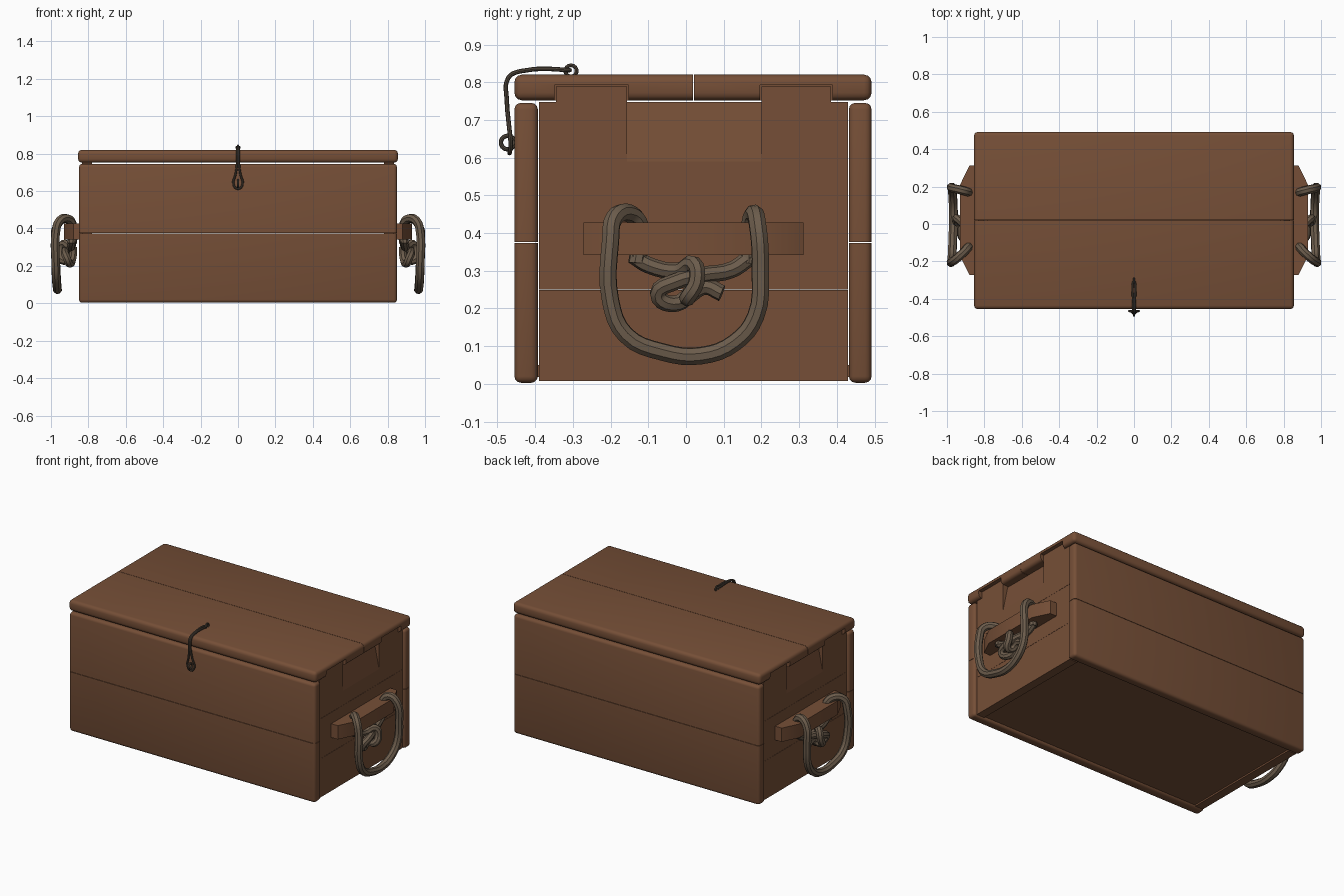
import bpy, bmesh, math
from mathutils import Vector

if "Cube" in bpy.data.objects:
    bpy.data.objects.remove(bpy.data.objects["Cube"], do_unlink=True)


def material(name, rgb):
    m = bpy.data.materials.new(name)
    m.use_nodes = True
    m.diffuse_color = (*rgb, 1)
    m.node_tree.nodes["Principled BSDF"].inputs["Base Color"].default_value = (*rgb, 1)
    return m


WOOD = material("brown wood", (0.18, 0.078, 0.038))
ROPE = material("grey brown rope", (0.15, 0.108, 0.072))
WIRE = material("dark cord", (0.085, 0.065, 0.047))


def activate(ob):
    bpy.ops.object.select_all(action="DESELECT")
    ob.select_set(True)
    bpy.context.view_layer.objects.active = ob


def smooth(ob):
    activate(ob)
    bpy.ops.object.shade_smooth_by_angle(angle=math.radians(40))


def finish(bm, name, mat=WOOD):
    bmesh.ops.recalc_face_normals(bm, faces=bm.faces)
    me = bpy.data.meshes.new(name)
    bm.to_mesh(me)
    bm.free()
    ob = bpy.data.objects.new(name, me)
    me.materials.append(mat)
    bpy.context.collection.objects.link(ob)
    smooth(ob)
    return ob


def box(name, lo, hi, bevel=0.0, seam=None):
    """Box between two corners; edges on the seam (axis, value) stay sharp."""
    bm = bmesh.new()
    bmesh.ops.create_cube(bm, size=1)
    lo, hi = Vector(lo), Vector(hi)
    for v in bm.verts:
        v.co = (lo + hi) / 2 + v.co * (hi - lo)
    if bevel:
        edges = [e for e in bm.edges if seam is None or
                 abs((e.verts[0].co + e.verts[1].co)[seam[0]] / 2 - seam[1]) > 0.01]
        bmesh.ops.bevel(bm, geom=edges, offset=bevel, segments=3, profile=0.5, affect="EDGES")
    return finish(bm, name)


def prism(name, points, offset):
    """Extrude a flat outline along an offset."""
    bm = bmesh.new()
    f = bm.faces.new([bm.verts.new(p) for p in points])
    ext = bmesh.ops.extrude_face_region(bm, geom=[f])["geom"]
    bmesh.ops.translate(bm, vec=offset, verts=[g for g in ext if isinstance(g, bmesh.types.BMVert)])
    return finish(bm, name)


def cut(ob, cutters):
    for c in cutters:
        mod = ob.modifiers.new("cut", "BOOLEAN")
        mod.operation, mod.solver, mod.object = "DIFFERENCE", "EXACT", c
        activate(ob)
        bpy.ops.object.modifier_apply(modifier=mod.name)
    smooth(ob)


def tube(name, points, radius, mat, closed=False):
    cu = bpy.data.curves.new(name, "CURVE")
    cu.dimensions = "3D"
    cu.bevel_depth, cu.bevel_resolution = radius, 2
    cu.resolution_u, cu.use_fill_caps = 4, True
    sp = cu.splines.new("BEZIER")
    sp.bezier_points.add(len(points) - 1)
    sp.use_cyclic_u = closed
    for bp, p in zip(sp.bezier_points, points):
        bp.co = p
        bp.handle_left_type = bp.handle_right_type = "AUTO"
    cu.materials.append(mat)
    ob = bpy.data.objects.new(name, cu)
    bpy.context.collection.objects.link(ob)
    activate(ob)
    bpy.ops.object.convert(target="MESH")
    smooth(bpy.context.object)


def ring(name, loc, radius, thick):
    bpy.ops.mesh.primitive_torus_add(location=loc, rotation=(0, math.pi / 2, 0), major_radius=radius,
                                     minor_radius=thick, major_segments=14, minor_segments=8)
    ob = bpy.context.object
    ob.name = name
    ob.data.materials.append(WIRE)
    smooth(ob)


# Front and back walls, two boards each
for side, y0, y1 in (("front", -0.455, -0.393), ("back", 0.432, 0.492)):
    box(side + "_lower_board", (-0.85, y0, 0.003), (0.85, y1, 0.374), 0.017, (2, 0.374))
    box(side + "_upper_board", (-0.85, y0, 0.376), (0.85, y1, 0.745), 0.017, (2, 0.376))

# Floor, set up a little from the lower rim
box("floor", (-0.79, -0.394, 0.018), (0.79, 0.433, 0.05))

# Lid, two planks
lid = [box("lid_front_plank", (-0.855, -0.455, 0.752), (0.855, 0.019, 0.82), 0.02, (1, 0.019)),
       box("lid_back_plank", (-0.855, 0.021, 0.752), (0.855, 0.492, 0.82), 0.02, (1, 0.021))]

TABS = ((-0.345, -0.157), (0.2, 0.385))
helpers = []
for s, side in ((1, "left"), (-1, "right")):
    # End planks; the top one carries tabs that key into the lid
    for i, (z0, z1) in enumerate(((0.008, 0.249), (0.25, 0.499))):
        box(f"{side}_end_plank_{i + 1}", (s * 0.78, -0.39, z0), (s * 0.835, 0.43, z1))
    outline = [(-0.39, 0.5), (0.43, 0.5), (0.43, 0.748)]
    for a, b in reversed(TABS):
        outline += [(b, 0.748), (b, 0.788), (a, 0.788), (a, 0.748)]
    outline.append((-0.39, 0.748))
    top = prism(side + "_end_top_plank", [(s * 0.78, y, z) for y, z in outline], (s * 0.055, 0, 0))

    # Sloping finger recess between the tabs
    wedge = prism("recess_cutter", [(s * x, -0.157, z) for x, z in
                  ((0.836, 0.585), (0.8, 0.76), (0.9, 0.76), (0.9, 0.585))], (0, 0.357, 0))
    cut(top, [wedge])
    helpers.append(wedge)

    # Matching slots under the lid ends
    for plank, (a, b) in zip(lid, TABS):
        slot = box("slot_cutter", (s * 0.77, a - 0.004, 0.7), (s * 0.9, b + 0.004, 0.792))
        cut(plank, [slot])
        helpers.append(slot)

    # Handle bar with tapered ends
    bar = ((0.83, -0.272), (0.88, -0.272), (0.93, -0.17), (0.93, 0.21), (0.88, 0.312), (0.83, 0.312))
    prism(side + "_handle_bar", [(s * x, y, 0.342) for x, y in bar], (0, 0, 0.086))

    # Hanging rope loop threaded down through the bar
    loop = [(.89, -.13, .32), (.885, -.122, .42), (.91, -.15, .452), (.955, -.19, .44), (.974, -.2, .38),
            (.975, -.2, .22), (.972, -.16, .13), (.968, -.06, .084), (.965, .04, .075), (.968, .13, .11),
            (.972, .185, .18), (.975, .197, .3), (.965, .19, .42), (.92, .18, .452), (.885, .17, .42),
            (.885, .165, .32)]
    tube(side + "_rope_loop", [(s * x, y, z) for x, y, z in loop], 0.024, ROPE)

    # Knot below the bar
    strand_a = [(.885, -.14, .34), (.89, -.1, .315), (.9, -.02, .3), (.935, .02, .318),
                (.95, .028, .27), (.94, .005, .23), (.905, .01, .235), (.9, .05, .258), (.905, .095, .24)]
    strand_b = [(.885, .17, .335), (.89, .12, .302), (.91, .04, .288), (.925, -.03, .27),
                (.915, -.075, .24), (.9, -.04, .212), (.885, .01, .24), (.88, .02, .3)]
    for n, pts in (("one", strand_a), ("two", strand_b)):
        tube(f"{side}_knot_strand_{n}", [(s * x, y, z) for x, y, z in pts], 0.022, ROPE)

for h in helpers:
    bpy.data.objects.remove(h, do_unlink=True)

# Latch cord: a doubled strand over the lid edge ending in a teardrop loop
half = [(.004, -.31, .832), (.004, -.44, .829), (.005, -.471, .812), (.005, -.475, .75),
        (.013, -.47, .69), (.024, -.465, .635)]
cord = half + [(0, -.468, .612)] + [(-x, y, z) for x, y, z in reversed(half)]
tube("latch_cord", cord, 0.006, WIRE, closed=True)
ring("lid_eyelet", (0, -0.305, 0.83), 0.015, 0.005)
ring("front_eyelet", (0, -0.473, 0.64), 0.018, 0.006)
